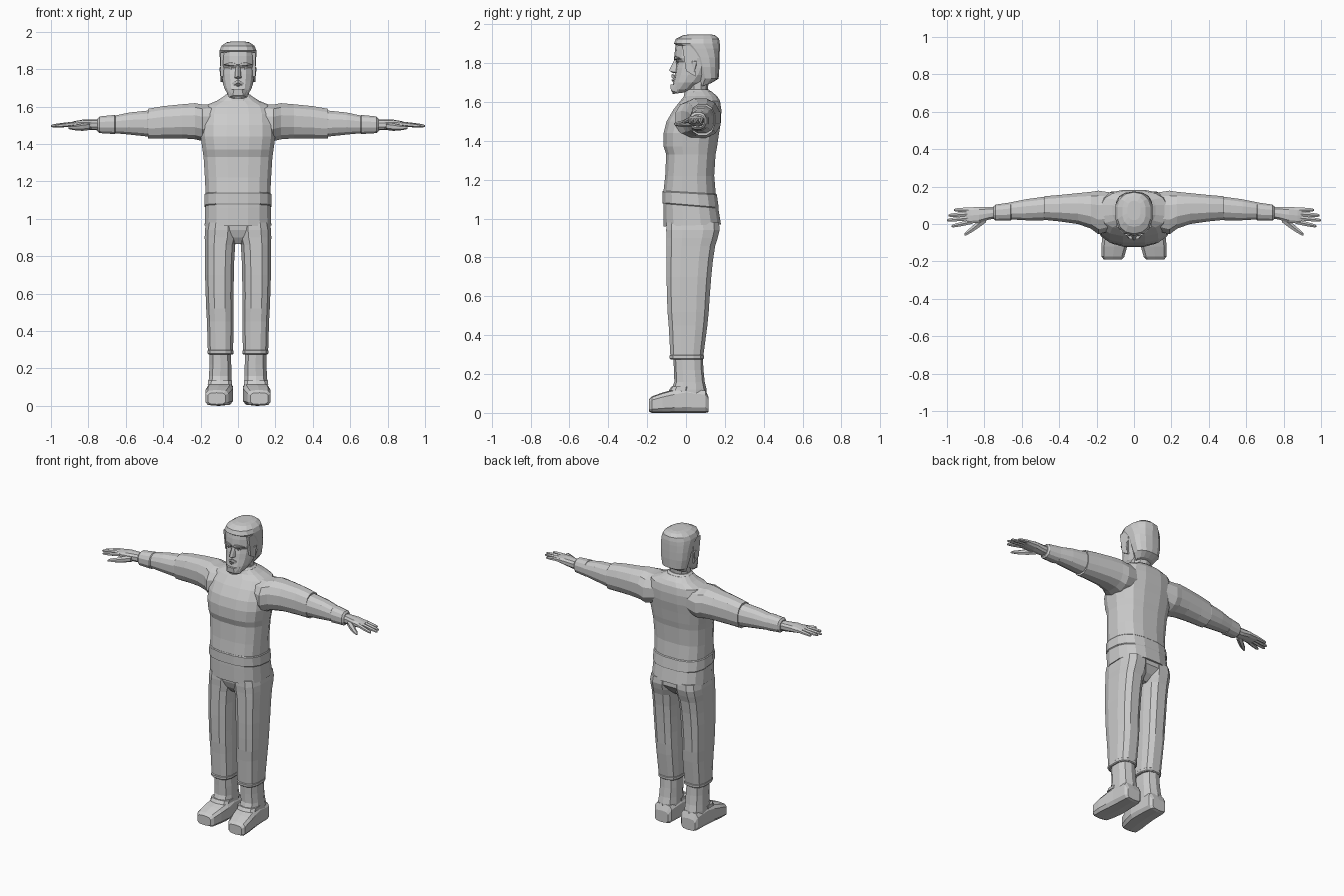
import bpy, bmesh, math

# which of (along, a, b) gives x, y, z for each loft axis
ORDER = {'z': (1, 2, 0), 'x': (0, 1, 2), 'y': (1, 0, 2)}


def finish(bm, name, mirror):
    bmesh.ops.recalc_face_normals(bm, faces=bm.faces)
    me = bpy.data.meshes.new(name)
    bm.to_mesh(me)
    bm.free()
    ob = bpy.data.objects.new(name, me)
    bpy.context.collection.objects.link(ob)
    if mirror:
        ob.modifiers.new("mirror", 'MIRROR')
    return ob


def loft(name, axis, rings, n=12, p=2.6, mirror=False):
    """Skin squarish rings (along, a_min, a_max, b_min, b_max[, tilt])."""
    bm = bmesh.new()
    raw = []
    for i in range(n):
        t = 2 * math.pi * (i + 0.5) / n
        c, s = math.cos(t), math.sin(t)
        raw.append((math.copysign(abs(c) ** (2 / p), c), math.copysign(abs(s) ** (2 / p), s)))
    mu, mv = max(u for u, v in raw), max(v for u, v in raw)
    loops = []
    for r in rings:
        t, a0, a1, b0, b1 = r[:5]
        tilt = r[5] if len(r) > 5 else 0
        loop = []
        for u, v in raw:
            u, v = u / mu, v / mv
            q = (t + tilt * v, (a0 + a1 + u * (a1 - a0)) / 2, (b0 + b1 + v * (b1 - b0)) / 2)
            loop.append(bm.verts.new([q[k] for k in ORDER[axis]]))
        loops.append(loop)
    for la, lb in zip(loops, loops[1:]):
        for i in range(n):
            j = (i + 1) % n
            bm.faces.new((la[i], la[j], lb[j], lb[i]))
    bm.faces.new(loops[0])
    bm.faces.new(loops[-1])
    return finish(bm, name, mirror)


def hull(name, pts, mirror=False):
    bm = bmesh.new()
    vs = [bm.verts.new(p) for p in pts]
    bmesh.ops.convex_hull(bm, input=vs)
    return finish(bm, name, mirror)


def upright(rows):
    """(z, half_width, y_front, y_back[, tilt]) -> centred rings."""
    return [(r[0], -r[1], r[1], *r[2:]) for r in rows]


# Sweater body, waist band and collar
loft("sweater_body", 'z', upright([
    (0.965, .178, -.115, .18, .005), (1.06, .175, -.117, .165), (1.13, .173, -.117, .153),
    (1.22, .177, -.107, .145), (1.33, .184, -.102, .152), (1.37, .19, -.115, .16),
    (1.44, .2, -.115, .17), (1.5, .198, -.1, .18), (1.56, .196, -.065, .182),
    (1.605, .175, -.03, .175), (1.63, .115, -.01, .16), (1.655, .075, .0, .13)]), 16, 2.7)
loft("waist_band", 'z', upright([
    (1.065, .176, -.119, .166, -.012), (1.07, .18, -.122, .168, -.012),
    (1.13, .178, -.122, .159, -.008), (1.135, .174, -.118, .154, -.008)]), 16, 2.7)
loft("collar", 'z', upright([
    (1.63, .085, -.012, .14), (1.655, .076, -.006, .128), (1.665, .064, .005, .115)]), 12, 2.3)

# Sleeves in three steps, mirrored
loft("upper_sleeve", 'x', [
    (.1, -.03, .165, 1.44, 1.61), (.19, -.055, .178, 1.415, 1.61), (.23, -.025, .172, 1.425, 1.618),
    (.3, .0, .165, 1.43, 1.612), (.4, .014, .155, 1.43, 1.602), (.48, .022, .148, 1.428, 1.588)],
    12, 2.4, True)
loft("lower_sleeve", 'x', [
    (.46, .03, .142, 1.445, 1.575), (.485, .02, .145, 1.44, 1.578), (.58, .02, .132, 1.45, 1.568),
    (.665, .025, .115, 1.458, 1.55)], 12, 2.4, True)
loft("sleeve_cuff", 'x', [
    (.65, .03, .108, 1.465, 1.545), (.66, .018, .115, 1.453, 1.555), (.74, .018, .104, 1.458, 1.547),
    (.75, .028, .095, 1.468, 1.535)], 12, 2.4, True)

# Hands with four fingers and a thumb
loft("palm", 'x', [
    (.72, .035, .09, 1.472, 1.53), (.78, .022, .09, 1.474, 1.53), (.83, .006, .092, 1.482, 1.53),
    (.875, .003, .088, 1.488, 1.522), (.895, .006, .084, 1.49, 1.516)], 10, 2.5, True)
for label, y0, y1, tip in (("index", .013, -.012, .975), ("middle", .034, .02, 1.0),
                           ("ring", .055, .046, .992), ("little", .076, .075, .962)):
    rows = []
    for f, r in ((0, .012), (.35, .012), (.7, .0105), (.93, .008), (1, .004)):
        y, z = y0 + (y1 - y0) * f, 1.508 - .012 * f
        rows.append((.865 + (tip - .865) * f, y - r, y + r, z - r, z + r))
    loft(label + "_finger", 'x', rows, 6, 2, True)
loft("thumb", 'x', [
    (.79, .01, .05, 1.475, 1.515), (.83, -.02, .022, 1.47, 1.51), (.865, -.043, -.012, 1.472, 1.502),
    (.895, -.06, -.037, 1.477, 1.497), (.907, -.063, -.052, 1.48, 1.49)], 6, 2, True)

# Trousers: seat, legs and hems
loft("trouser_seat", 'z', upright([
    (.865, .03, -.055, .1), (.9, .07, -.08, .14), (.94, .16, -.095, .17), (.985, .17, -.1, .168)]), 12)
loft("trouser_leg", 'z', [
    (.285, .026, .161, -.08, .088), (.45, .024, .166, -.089, .11), (.52, .024, .17, -.095, .117),
    (.6, .024, .173, -.098, .122), (.7, .022, .176, -.1, .13), (.78, .02, .176, -.1, .138),
    (.86, .015, .177, -.1, .15), (.9, .004, .178, -.1, .163), (.94, .0, .177, -.102, .173),
    (.98, .0, .17, -.1, .17)], 12, 2.8, True)
loft("trouser_hem", 'z', [
    (.275, .028, .158, -.078, .086), (.28, .024, .163, -.084, .092), (.295, .024, .163, -.085, .093),
    (.3, .028, .159, -.08, .087)], 12, 2.8, True)

# Boots
loft("boot_shaft", 'z', [
    (.06, .036, .158, -.075, .108), (.12, .034, .158, -.075, .106), (.16, .036, .155, -.06, .096),
    (.22, .036, .152, -.062, .09), (.3, .04, .152, -.066, .086)], 10, 2.6, True)
loft("boot_foot", 'y', [
    (.116, .05, .145, .004, .08), (.1, .034, .157, 0, .12), (.0, .028, .162, 0, .135),
    (-.06, .026, .168, 0, .122), (-.12, .036, .175, 0, .105), (-.175, .052, .174, 0, .085),
    (-.191, .068, .16, .008, .07)], 10, 4, True)
loft("boot_strap", 'z', [(.115, .032, .162, -.088, .03), (.135, .032, .16, -.075, .03)],
     10, 3, True)

# Neck and head
loft("neck", 'z', upright([(1.6, .07, .0, .14), (1.66, .06, .005, .112), (1.74, .06, .0, .12)]), 10, 2.2)
loft("face", 'z', upright([
    (1.645, .035, -.068, -.005, .004), (1.665, .055, -.074, .04), (1.7, .074, -.066, .09),
    (1.74, .083, -.058, .13), (1.775, .087, -.053, .15), (1.805, .089, -.046, .16),
    (1.825, .092, -.06, .16), (1.87, .092, -.057, .16), (1.91, .088, -.05, .15),
    (1.935, .06, -.02, .13)]), 14, 2.3)
loft("hair", 'z', upright([
    (1.685, .058, .06, .13, .012), (1.72, .08, .06, .168), (1.78, .092, .04, .172),
    (1.83, .096, .02, .173), (1.875, .098, -.025, .174), (1.9, .098, -.062, .174),
    (1.925, .088, -.052, .17), (1.943, .062, -.015, .15), (1.948, .035, .02, .125)]), 14, 2.4)
hull("sideburn", [(x, y, z) for x in (.07, .093) for y, z in
                  ((-.02, 1.89), (.0, 1.76), (.05, 1.73), (.06, 1.89))], True)
hull("ear", [(.08, .02, 1.745), (.08, .02, 1.81), (.08, .055, 1.815), (.08, .05, 1.75),
             (.097, .035, 1.81), (.1, .055, 1.808), (.094, .042, 1.755)], True)

# Facial features
hull("nose", [(0, -.058, 1.822), (.011, -.048, 1.815), (-.011, -.048, 1.815), (0, -.088, 1.762),
              (.01, -.08, 1.757), (-.01, -.08, 1.757), (.019, -.05, 1.753), (-.019, -.05, 1.753),
              (0, -.064, 1.747)])
hull("brow", [(.01, -.063, 1.83), (.01, -.062, 1.817), (.045, -.06, 1.836), (.045, -.057, 1.82),
              (.076, -.034, 1.826), (.07, -.02, 1.815), (.02, -.03, 1.835)], True)
hull("eye", [(.018, -.047, 1.803), (.035, -.051, 1.81), (.053, -.042, 1.804), (.035, -.05, 1.797),
             (.035, -.03, 1.803)], True)
hull("moustache", [(0, -.073, 1.744), (.03, -.058, 1.728), (-.03, -.058, 1.728), (0, -.075, 1.728),
                   (.036, -.05, 1.705), (-.036, -.05, 1.705), (0, -.03, 1.73)])
hull("lower_lip", [(0, -.076, 1.716), (.018, -.066, 1.716), (-.018, -.066, 1.716), (0, -.07, 1.705),
                   (0, -.04, 1.71)])
hull("chin_beard", [(.022, -.08, 1.69), (-.022, -.08, 1.69), (.028, -.078, 1.658), (-.028, -.078, 1.658),
                    (.05, -.045, 1.65), (-.05, -.045, 1.65), (.05, -.05, 1.69), (-.05, -.05, 1.69),
                    (.02, -.06, 1.64), (-.02, -.06, 1.64)])
